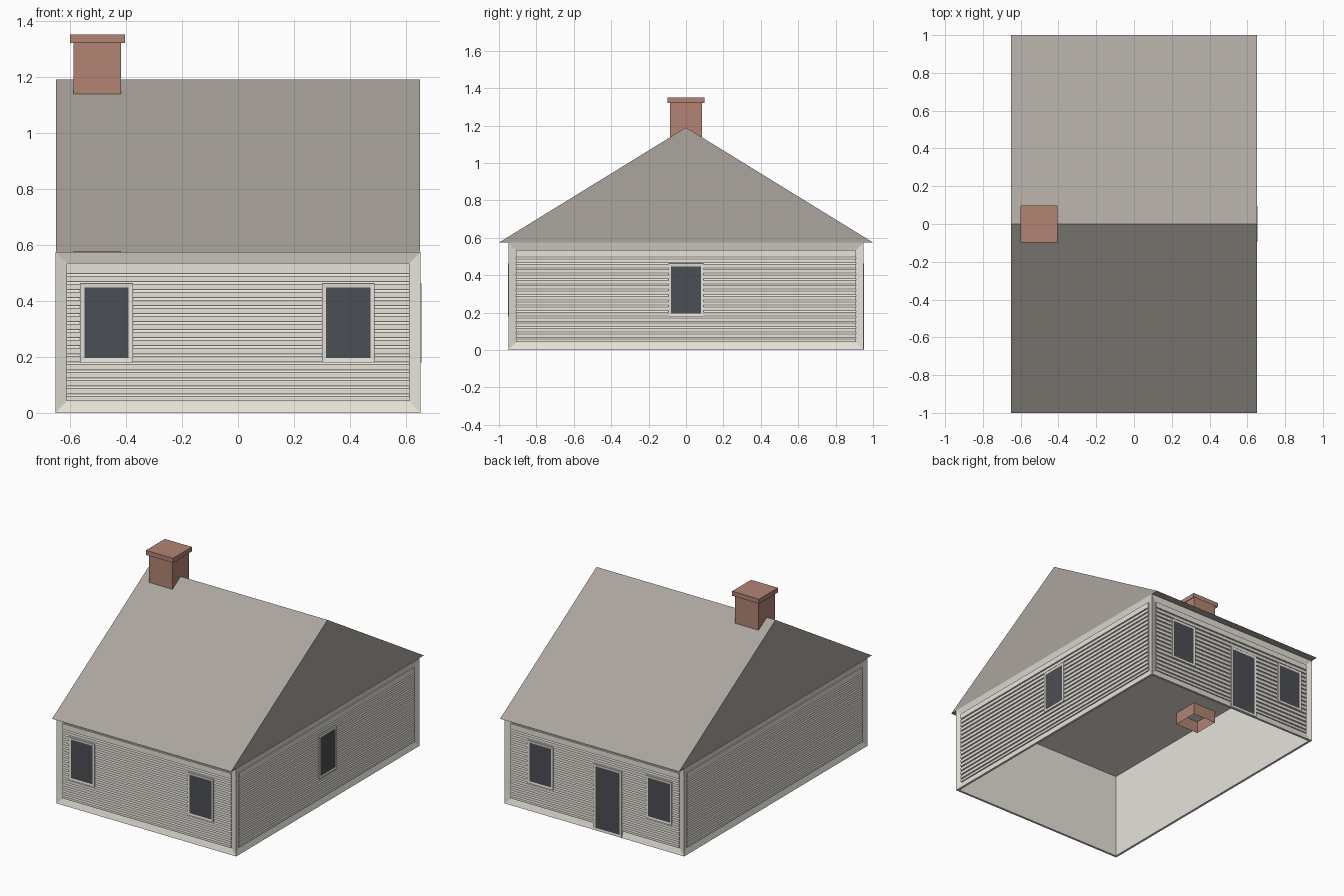
import bpy, bmesh, math
from mathutils import Matrix

cube = bpy.data.objects.get("Cube")
if cube:
    bpy.data.objects.remove(cube, do_unlink=True)


def material(name, *srgb):
    lin = [((c / 255 + 0.055) / 1.055) ** 2.4 for c in srgb] + [1.0]
    m = bpy.data.materials.new(name)
    m.use_nodes = True
    m.diffuse_color = lin
    m.node_tree.nodes["Principled BSDF"].inputs["Base Color"].default_value = lin
    return m


WALL = material("pale wall", 231, 227, 218)
GLASS = material("dark glass", 75, 78, 83)
ROOF = material("roof taupe", 172, 165, 158)
BRICK = material("brick", 178, 132, 116)

HX, HY, EAVE, RIDGE = 0.652, 0.95, 0.575, 1.19
RECESS = 0.012


def finish(name, bm, mats, matrix=Matrix()):
    bm.normal_update()
    me = bpy.data.meshes.new(name)
    bm.to_mesh(me)
    bm.free()
    for m in mats:
        me.materials.append(m)
    ob = bpy.data.objects.new(name, me)
    ob.matrix_world = matrix
    bpy.context.collection.objects.link(ob)
    return ob


def box(bm, x0, x1, y0, y1, z0, z1):
    loc = Matrix.Translation(((x0 + x1) / 2, (y0 + y1) / 2, (z0 + z1) / 2))
    size = Matrix.Diagonal((x1 - x0, y1 - y0, z1 - z0, 1))
    bmesh.ops.create_cube(bm, size=1, matrix=loc @ size)
    bm.normal_update()


def inset(bm, faces, thickness, depth):
    bmesh.ops.inset_individual(bm, faces=faces, thickness=thickness, depth=depth,
                               use_even_offset=True)


def drop_faces(bm, rule):
    bmesh.ops.delete(bm, geom=[f for f in bm.faces if rule(f)], context="FACES_ONLY")


def prism(bm, profile, half):
    """Extrude a closed (y, z) profile along x."""
    face = bm.faces.new([bm.verts.new((-half, y, z)) for y, z in profile])
    ext = bmesh.ops.extrude_face_region(bm, geom=[face], use_keep_orig=True)
    moved = [v for v in ext["geom"] if isinstance(v, bmesh.types.BMVert)]
    bmesh.ops.translate(bm, verts=moved, vec=(2 * half, 0, 0))
    bmesh.ops.recalc_face_normals(bm, faces=bm.faces[:])


# Walls: hollow from below, with a ceiling and a recessed panel on each side
bm = bmesh.new()
box(bm, -HX, HX, -HY, HY, 0, EAVE - 0.001)
floor = [f for f in bm.faces if f.normal.z < -0.5]
panels = [f for f in bm.faces if abs(f.normal.z) < 0.5]
inset(bm, floor, 0.015, 0)
ceiling = bmesh.ops.extrude_discrete_faces(bm, faces=floor)["faces"][0]
drop_faces(bm, lambda f: f == ceiling)
rim = [f for f in bm.faces if f.normal.z < -0.5]
loop = [e for e in bm.edges if e.is_boundary]
ext = bmesh.ops.extrude_edge_only(bm, edges=loop)["geom"]
top_verts = [g for g in ext if isinstance(g, bmesh.types.BMVert)]
bmesh.ops.translate(bm, verts=top_verts, vec=(0, 0, EAVE - 0.005))
bmesh.ops.contextual_create(bm, geom=[g for g in ext if isinstance(g, bmesh.types.BMEdge)])
inset(bm, panels, 0.04, -RECESS)
bmesh.ops.recalc_face_normals(bm, faces=bm.faces[:])
finish("walls", bm, [WALL])

# Roof: closed gable prism with eaves at front and back
bm = bmesh.new()
prism(bm, [(-1, EAVE), (1, EAVE), (0, RIDGE)], 0.65)
finish("roof", bm, [ROOF])

# Chimney: open-bottomed stack and cap
for name, half, z0, z1 in (("chimney_stack", 0.085, 0.49, 1.33),
                           ("chimney_cap", 0.098, 1.32, 1.35)):
    bm = bmesh.new()
    box(bm, -0.502 - half, -0.502 + half, -half, half, z0, z1)
    drop_faces(bm, lambda f: f.normal.z < -0.5)
    finish(name, bm, [BRICK])


def siding(name, half, matrix):
    """Lapped boards set in the wall panel, each with a sloping top edge."""
    proud, deep, back = 0.003, 0.01, RECESS - 0.001
    profile = [(back, 0.043), (proud, 0.043)]
    for k in range(16):
        z = 0.063 + 0.0286 * k
        profile += [(proud, z - 0.005), (deep, z + 0.005), (proud, z + 0.005)]
    profile += [(proud, 0.533), (back, 0.533)]
    bm = bmesh.new()
    prism(bm, profile, half)
    finish(name, bm, [WALL], matrix)


def opening(name, u, half, z0, z1, matrix):
    """Shallow frame with a dark inset pane."""
    bm = bmesh.new()
    box(bm, u - half, u + half, -0.003, RECESS - 0.001, z0, z1)
    drop_faces(bm, lambda f: f.normal.y > 0.5)
    pane = [f for f in bm.faces if f.normal.y < -0.5]
    inset(bm, pane, 0.015, -0.002)
    for f in pane:
        f.material_index = 1
    finish(name, bm, [WALL, GLASS], matrix)


# Siding and openings on each side (u runs to the viewer's right)
sides = [
    ("front", 0, HY, 0.612, [-0.469, 0.393]),
    ("left", 90, HX, 0.909, [0]),
    ("back", 180, HY, 0.612, [-0.393, 0.469]),
    ("right", 270, HX, 0.909, []),
]
for side, angle, dist, half, windows in sides:
    place = Matrix.Rotation(math.radians(angle), 4, "Z") @ Matrix.Translation((0, -dist, 0))
    siding(side + "_siding", half, place)
    for i, u in enumerate(windows):
        opening(f"{side}_window_{i + 1}", u, 0.094, 0.18, 0.462, place)
    if side == "back":
        opening("back_door", 0.097, 0.102, 0.002, 0.435, place)
